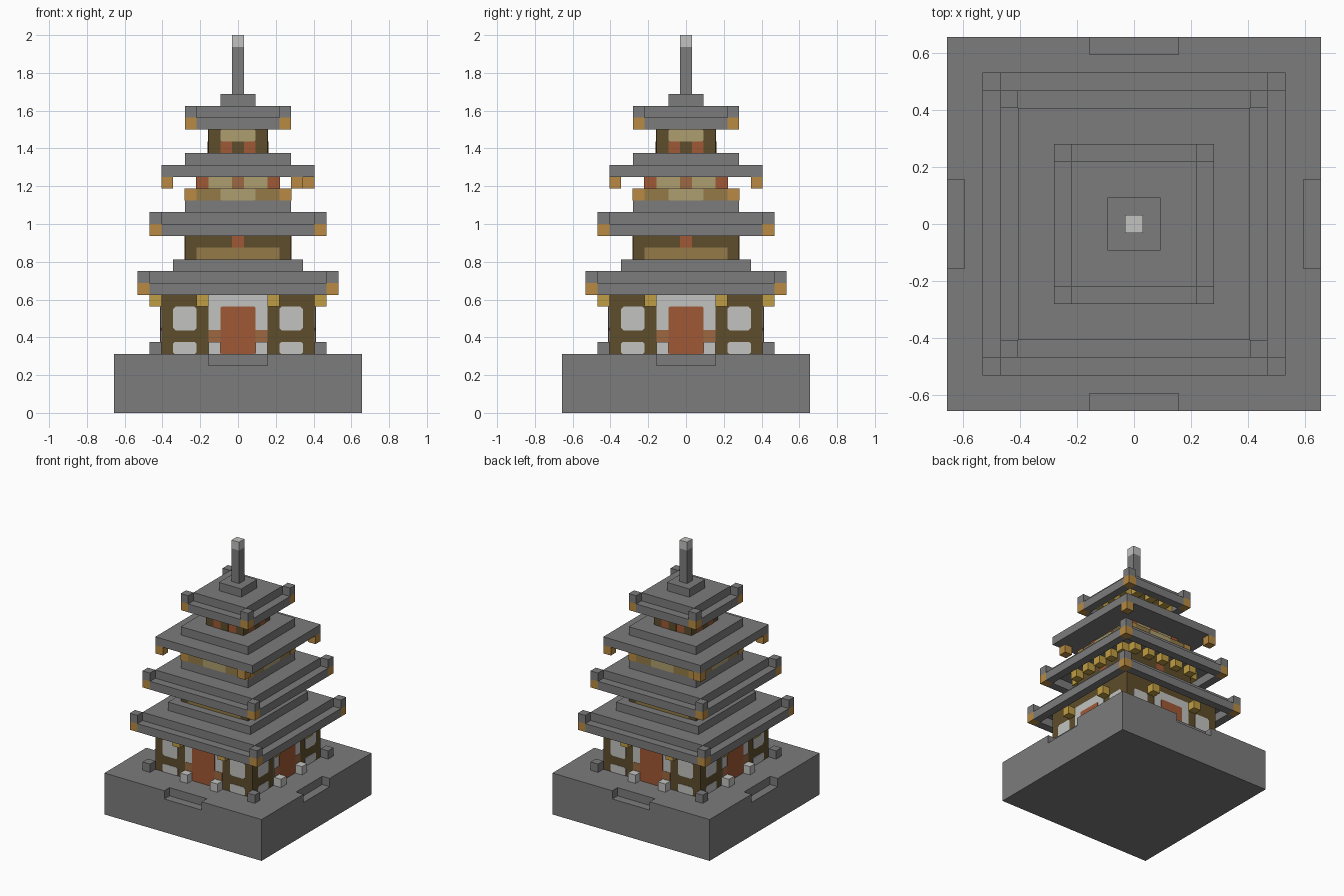
import bpy
import bmesh
from mathutils import Matrix, Vector

cube = bpy.data.objects.get("Cube")
if cube:
    bpy.data.objects.remove(cube, do_unlink=True)

U = 0.0625  # one building block


def material(name, hex_colour):
    def lin(c):
        return c / 12.92 if c <= 0.04045 else ((c + 0.055) / 1.055) ** 2.4
    rgb = [lin(int(hex_colour[i:i + 2], 16) / 255) for i in (0, 2, 4)]
    m = bpy.data.materials.new(name)
    m.diffuse_color = (*rgb, 1)
    m.use_nodes = True
    m.node_tree.nodes["Principled BSDF"].inputs["Base Color"].default_value = (*rgb, 1)
    return m


STONE = material("stone grey", "7C7C7C")
PALE = material("pale plaster", "C2C4C1")
TIMBER = material("dark timber", "5E4D2B")
RED = material("red door", "A05836")
COPPER = material("copper wood", "9C6842")
GOLD = material("gold eave tip", "B88A42")
YELLOW = material("yellow bracket", "C09E44")
TAN = material("tan beam", "937A48")
CREAM = material("cream wall", "AE9F70")


def prism(name, mat, outline, z0, z1, turn=0):
    """Extrude a counter-clockwise outline, then turn it by quarter turns."""
    bm = bmesh.new()
    face = bm.faces.new([bm.verts.new((x, y, z0)) for x, y in outline])
    top = bmesh.ops.extrude_face_region(bm, geom=[face])["geom"]
    bmesh.ops.translate(bm, vec=(0, 0, z1 - z0),
                        verts=[v for v in top if isinstance(v, bmesh.types.BMVert)])
    finish(bm, name, mat, turn)


def finish(bm, name, mat, turn):
    rot = Matrix.Rotation(turn * 1.5707963, 4, "Z")
    bmesh.ops.transform(bm, matrix=Matrix.Scale(U, 4) @ rot, verts=bm.verts)
    bmesh.ops.recalc_face_normals(bm, faces=bm.faces)
    mesh = bpy.data.meshes.new(name)
    bm.to_mesh(mesh)
    bm.free()
    mesh.materials.append(mat)
    bpy.context.collection.objects.link(bpy.data.objects.new(name, mesh))


def box(name, mat, x0, x1, y0, y1, z0, z1, turn=0):
    prism(name, mat, [(x0, y0), (x1, y0), (x1, y1), (x0, y1)], z0, z1, turn)


def slab(name, mat, half, z0, z1):
    box(name, mat, -half, half, -half, half, z0, z1)


def block(name, mat, x, y, z, turn=0, tall=1):
    box(name, mat, x - .5, x + .5, y - .5, y + .5, z, z + tall, turn)


def panels(name, mat, half, u0, u1, z0, z1, lift=.05, cut=0, pair=False):
    """Thin plates on all four sides of a square storey, optionally in pairs."""
    spans = [(u0, u1), (-u1, -u0)] if pair else [(u0, u1)]
    for turn in range(4):
        for a, b in spans:
            pts = [(a, z0), (b, z0), (b, z1), (a, z1)]
            if cut:
                pts = [(a + cut, z0), (b - cut, z0), (b, z0 + cut), (b, z1 - cut),
                       (b - cut, z1), (a + cut, z1), (a, z1 - cut), (a, z0 + cut)]
            bm = bmesh.new()
            face = bm.faces.new([bm.verts.new((x, -half - lift, z)) for x, z in pts])
            back = bmesh.ops.extrude_face_region(bm, geom=[face])["geom"]
            bmesh.ops.translate(bm, vec=Vector((0, lift, 0)),
                                verts=[v for v in back if isinstance(v, bmesh.types.BMVert)])
            finish(bm, name, mat, turn)


def hollow_roof(level, half, z, brackets, body):
    """Sunken rim ring, gold corner tips, raised corner caps and brackets inside."""
    inner = half - 1
    for turn in range(4):
        box(level + "_roof_rim", STONE, -inner, inner, -half, -inner, z, z + 1, turn)
        block(level + "_roof_tip", GOLD, half - .5, half - .5, z, turn)
        block(level + "_roof_cap", STONE, half - .5, half - .5, z + 1, turn)
        for x in brackets:
            block(level + "_roof_bracket", YELLOW, x, -body - .5, z, turn)
    slab(level + "_roof_deck", STONE, inner, z + 1, z + 2)


# Stone base with a step notch in each side
slab("base", STONE, 10.5, 0, 4)
corner = [(-10.5, -10.5), (-2.5, -10.5), (-2.5, -9.5), (2.5, -9.5), (2.5, -10.5)]
outline = []
for k in range(4):
    for x, y in corner:
        for _ in range(k):
            x, y = -y, x
        outline.append((x, y))
prism("base_top", STONE, outline, 4, 5)

# Posts standing around the ground storey
for k in range(4):
    block("corner_post", STONE, 7, 7, 5, k)
    for side in (-2, 2):
        block("door_lantern", PALE, side, -7, 5, k)

# Ground storey with windows and doors
slab("ground_storey", TIMBER, 6.5, 5, 11)
panels("window", PALE, 6.5, 3.5, 5.5, 7, 9, cut=.2, pair=True)
panels("lower_panel", PALE, 6.5, 3.5, 5.5, 5, 6, cut=.15, pair=True)
panels("door_wall", PALE, 6.5, -2.5, 2.5, 5, 10)
panels("door_rail", COPPER, 6.5, 1.5, 2.5, 6, 7, lift=.08, pair=True)
panels("door", RED, 6.5, -1.5, 1.5, 5, 9, lift=.11, cut=.1)
for k in range(4):
    for side in (-3, 3):
        block("ground_bracket", YELLOW, side, -7, 9, k)
hollow_roof("first", 8.5, 10, [], 6.5)
slab("first_roof_top", STONE, 5.5, 12, 13)

# Second storey
slab("second_storey", TIMBER, 4.5, 13, 16)
panels("second_beam", TAN, 4.5, -3.5, 3.5, 13, 14)
panels("second_window", RED, 4.5, -.5, .5, 14, 15)
hollow_roof("second", 7.5, 15, range(-4, 5, 2), 4.5)
slab("second_roof_top", STONE, 4.5, 17, 18)

# Third storey
slab("third_floor", TAN, 4.5, 18, 19)
slab("third_storey", CREAM, 3.5, 19, 20)
panels("third_cream_wall", CREAM, 4.5, -1.5, 1.5, 18, 19, cut=.1)
panels("third_floor_end", GOLD, 4.5, 3.5, 4.5, 18, 19, pair=True)
panels("third_wall_end", RED, 3.5, 2.5, 3.5, 19, 20, pair=True)
panels("third_window", COPPER, 3.5, -.5, .5, 19, 20)
for x, y in [(-6, -6), (5, -6), (6, 6), (-6, 6)]:
    block("third_roof_tip", GOLD, x, y, 19)
slab("third_roof_deck", STONE, 6.5, 20, 21)
slab("third_roof_top", STONE, 4.5, 21, 22)

# Fourth storey
slab("fourth_storey", TIMBER, 2.5, 22, 25)
panels("fourth_red_wall", RED, 2.5, -1.5, 1.5, 22, 23)
panels("fourth_cream_wall", CREAM, 2.5, -1.5, 1.5, 23, 24, cut=.1)
panels("fourth_window", TIMBER, 2.5, -.5, .5, 22, 23, lift=.08)
hollow_roof("fourth", 4.5, 24, (-2, 0, 2), 2.5)

# Finial
slab("finial_base", STONE, 1.5, 26, 27)
slab("finial", STONE, .5, 27, 31)
slab("finial_tip", PALE, .5, 31, 32)
